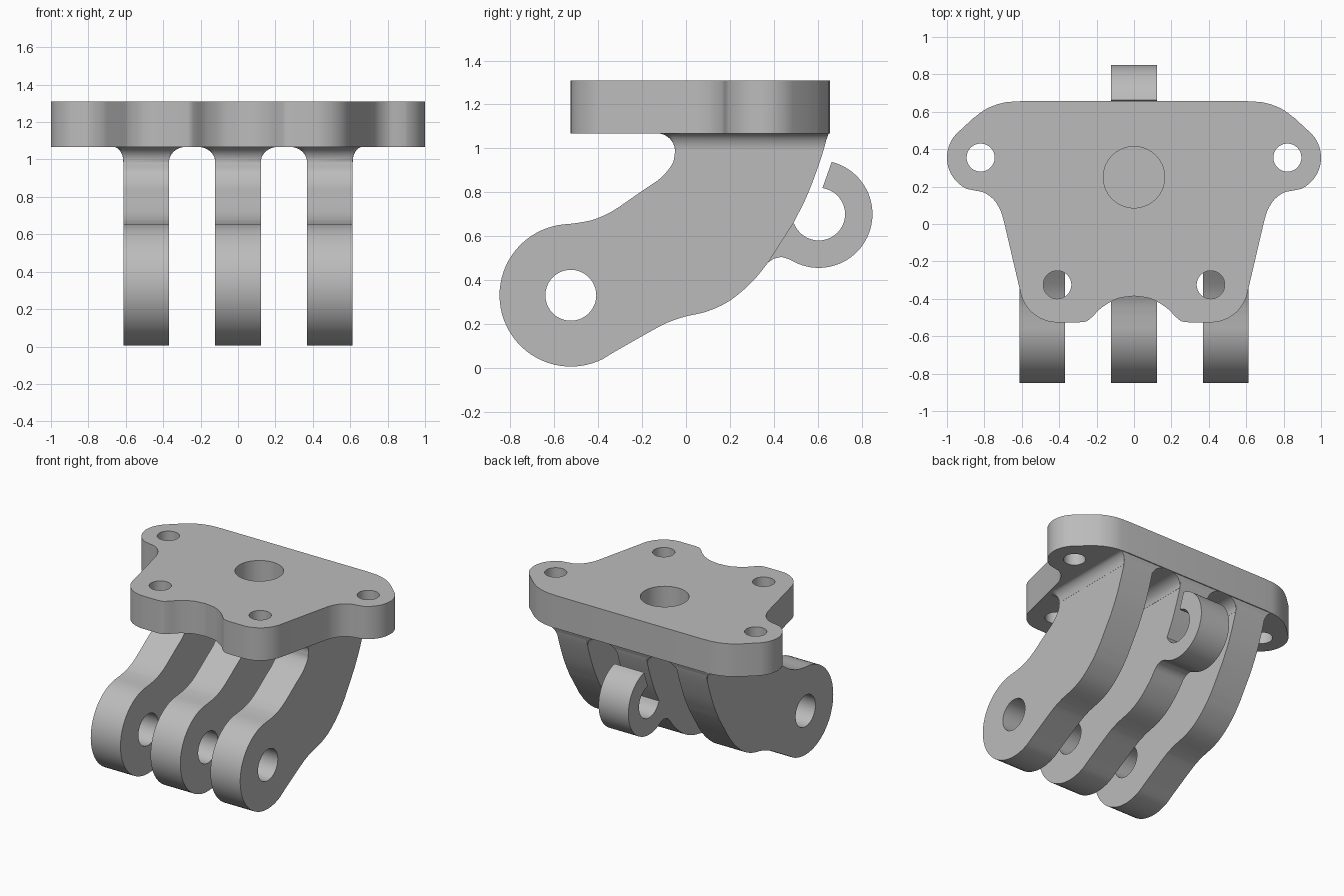
import bpy, bmesh
from math import sin, cos, radians, sqrt, pi
from mathutils import Vector

if "Cube" in bpy.data.objects:
    bpy.data.objects.remove(bpy.data.objects["Cube"])

GREY = (0.5, 0.5, 0.5, 1)
mat = bpy.data.materials.new("plain grey")
mat.use_nodes = True
mat.diffuse_color = GREY
mat.node_tree.nodes["Principled BSDF"].inputs["Base Color"].default_value = GREY


def arc(cx, cy, r, a0, a1, n=24):
    return [(cx + r * cos(radians(a0 + (a1 - a0) * i / n)),
             cy + r * sin(radians(a0 + (a1 - a0) * i / n))) for i in range(n + 1)]


def smooth(pts, n=6):
    """Rounded path through the given points."""
    v = [Vector(p) for p in pts]
    v = [2 * v[0] - v[1]] + v + [2 * v[-1] - v[-2]]
    out = []
    for a, b, c, d in zip(v, v[1:], v[2:], v[3:]):
        for i in range(n):
            t = i / n
            out.append(tuple(b + 0.5 * t * (c - a + t * (2 * a - 5 * b + 4 * c - d
                                                         + t * (3 * (b - c) + d - a)))))
    return out + [tuple(pts[-1])]


def finish(name, bm):
    bmesh.ops.remove_doubles(bm, verts=bm.verts, dist=0.0005)
    bmesh.ops.recalc_face_normals(bm, faces=bm.faces)
    me = bpy.data.meshes.new(name)
    bm.to_mesh(me)
    bm.free()
    me.materials.append(mat)
    ob = bpy.data.objects.new(name, me)
    bpy.context.collection.objects.link(ob)
    return ob


def loft(name, rings):
    """Skin between rings of equal length, closed with flat caps."""
    bm = bmesh.new()
    vs = [[bm.verts.new(p) for p in r] for r in rings]
    bm.faces.new(vs[0])
    bm.faces.new(vs[-1])
    for lo, hi in zip(vs, vs[1:]):
        for i in range(len(lo)):
            j = (i + 1) % len(lo)
            bm.faces.new((lo[i], lo[j], hi[j], hi[i]))
    return finish(name, bm)


def upright(pts, z0, z1):
    return [[(x, y, z) for x, y in pts] for z in (z0, z1)]


def sideways(pts, x0, x1):
    return [[(x, y, z) for y, z in pts] for x in (x0, x1)]


def cut(ob, cutter):
    m = ob.modifiers.new("hole", 'BOOLEAN')
    m.operation, m.solver, m.object = 'DIFFERENCE', 'EXACT', cutter
    bpy.ops.object.select_all(action='DESELECT')
    bpy.context.view_layer.objects.active = ob
    ob.select_set(True)
    bpy.ops.object.modifier_apply(modifier=m.name)
    bpy.data.objects.remove(cutter)


def shade(ob):
    bpy.ops.object.select_all(action='DESELECT')
    bpy.context.view_layer.objects.active = ob
    ob.select_set(True)
    bpy.ops.object.shade_smooth_by_angle(angle=radians(32))


BOTTOM, TOP = 1.067, 1.31

# Mounting plate: half outline, mirrored
half = smooth([(0, -0.385), (0.09, -0.4), (0.17, -0.445), (0.225, -0.498),
               (0.255, -0.52), (0.295, -0.526)])
half += arc(0.41, -0.325, 0.201, -90, -13)
half += smooth([(0.697, 0.02), (0.715, 0.075), (0.75, 0.13), (0.8, 0.167), (0.855, 0.18)])
half += arc(0.815, 0.355, 0.185, -65, 45)
half += smooth([(0.86, 0.565), (0.79, 0.615), (0.7, 0.648), (0.6, 0.657)])
half[0] = (0, -0.385)
outline = half + [(-x, y) for x, y in reversed(half) if x > 0]
plate = loft("mounting_plate", upright(outline, BOTTOM, TOP))

# Screw holes go through, the centre pocket is blind
for s in (-1, 1):
    for x, y in ((0.82, 0.355), (0.41, -0.325)):
        cut(plate, loft("cutter", upright(arc(s * x, y, 0.075, 0, 350, 35), 0.9, 1.5)))
cut(plate, loft("cutter", upright(arc(0, 0.25, 0.164, 0, 354, 59), 1.12, 1.5)))
shade(plate)

# Arm side profile: front edge, round eye, lower edge, back edge
front = [(-0.05, 1.09)] + smooth([(-0.05, 0.985), (-0.062, 0.93), (-0.115, 0.865),
                                  (-0.2, 0.806), (-0.33, 0.717), (-0.41, 0.679),
                                  (-0.47, 0.664), (-0.525, 0.656)])
eye = arc(-0.525, 0.33, 0.325, 95, 297, 40)
lower = smooth([(-0.33, 0.07), (-0.13, 0.183), (-0.06, 0.215), (0, 0.234),
                (0.1, 0.258), (0.2, 0.306), (0.3, 0.39), (0.375, 0.48)])
back = smooth([(0.49, 0.66), (0.55, 0.78), (0.6, 0.91), (0.635, 1.02), (0.648, 1.09)])
hook = smooth([(0.4, 0.497), (0.435, 0.504), (0.465, 0.496)], 4)
hook += arc(0.605, 0.7, 0.245, -117, 76, 40) + arc(0.605, 0.7, 0.12, 82, -155, 36)

FILLET = 0.082


def flare(name, x0, x1, left, right):
    """Concave root that widens an arm into the plate."""
    rings = []
    for i in range(11):
        a = pi / 2 * i / 10
        z = BOTTOM + 0.001 - FILLET + FILLET * sin(a)
        f = max(1 - cos(a), 0.012)
        yb = 0.65 - (BOTTOM - z) * 0.36
        ring = [(x0 - left * f, yb, z)]
        for xc, w, a0 in ((x0, left, 180), (x1, right, 270)):
            for k in range(9):
                t = radians(a0 + 90 * k / 8)
                ring.append((xc + w * f * cos(t), -0.05 + FILLET * f * sin(t), z))
        rings.append(ring + [(x1 + right * f, yb, z)])
    shade(loft(name, rings))


# Three arms; only the middle one carries the hook
INNER, OUTER = 0.095, 0.055
for name, x, left, right in (("right", -0.491, OUTER, INNER), ("middle", 0, INNER, INNER),
                             ("left", 0.491, INNER, OUTER)):
    profile = front + eye + lower + (hook if name == "middle" else []) + back
    arm = loft(name + "_arm", sideways(profile, x - 0.122, x + 0.122))
    cut(arm, loft("cutter", sideways(arc(-0.525, 0.33, 0.116, 0, 352, 44), x - 0.3, x + 0.3)))
    shade(arm)
    flare(name + "_arm_root", x - 0.122, x + 0.122, left, right)
